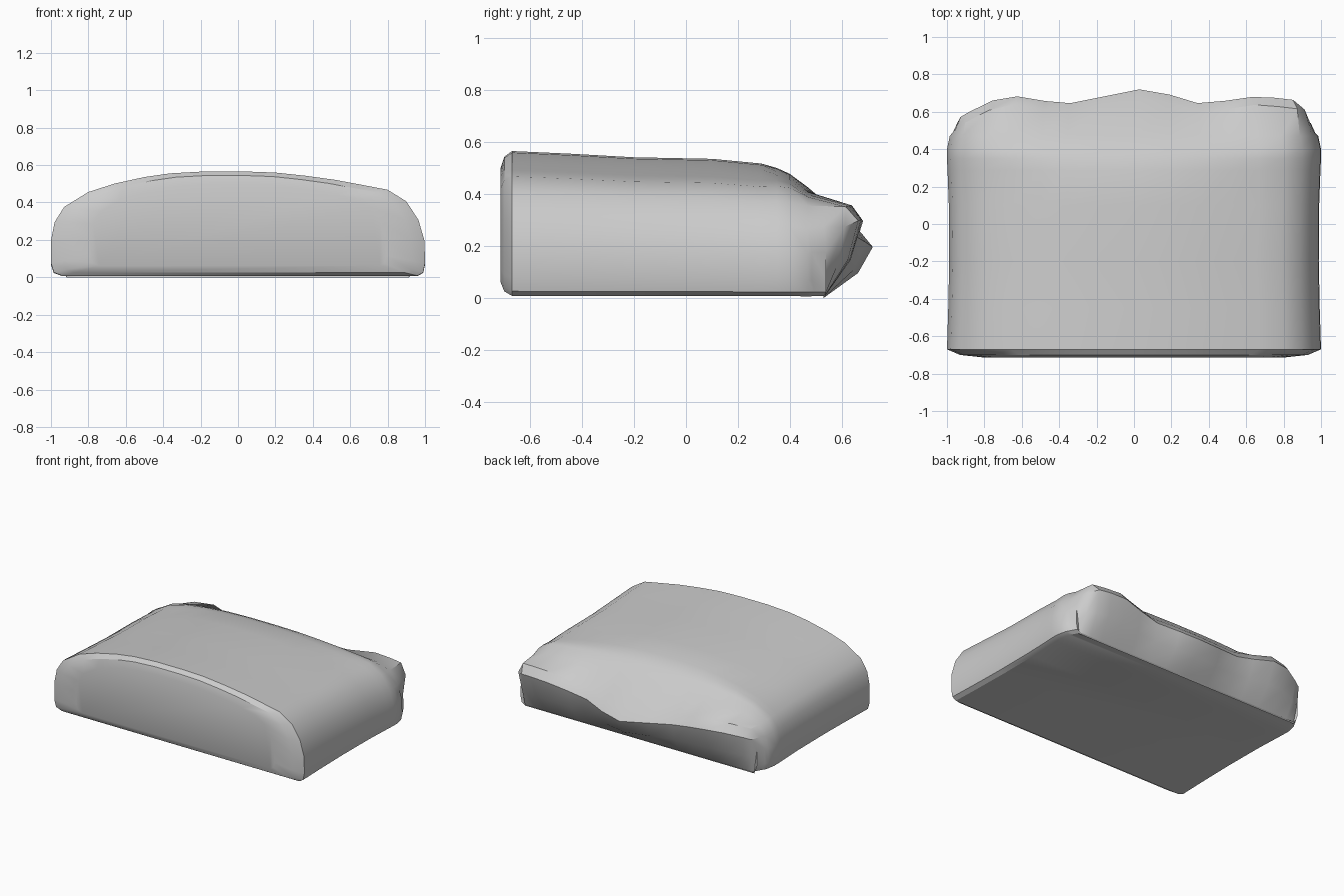
import bpy, bmesh

if "Cube" in bpy.data.objects:
    bpy.data.objects.remove(bpy.data.objects["Cube"])

# Arched cross-section, from lower left over the top to lower right
ARCH = [(-.94, .012), (-.985, .03), (-1, .08), (-1, .2), (-.98, .3), (-.93, .38), (-.8, .46),
        (-.66, .505), (-.5, .54), (-.36, .56), (-.18, .57), (.03, .57), (.2, .564), (.36, .547),
        (.52, .525), (.67, .497), (.8, .472), (.9, .41), (.965, .31), (.997, .2), (1, .08),
        (.99, .03), (.96, .012)]
# Stations: y, top height, width scale, share of flattening versus scaling
BODY = [(-.67, .57, 1, 0), (-.45, .56, .993, 0), (-.2, .546, .988, 0), (.1, .54, .99, 0),
        (.29, .522, .997, 0), (.35, .505, 1, .3), (.4, .482, 1, .4), (.47, .43, .985, .5)]
# Wavy rear lip: x, y, z
LIP = [(-1, .48, .15), (-.95, .56, .26), (-.8, .645, .30), (-.67, .69, .31), (-.37, .64, .25),
       (.03, .72, .20), (.2, .69, .22), (.36, .64, .25), (.67, .685, .31), (.88, .66, .30),
       (.94, .57, .26), (1, .48, .15)]


def lip(x):
    for a, b in zip(LIP, LIP[1:]):
        if x <= b[0]:
            t = max(0, (x - a[0]) / (b[0] - a[0]))
            return a[1] + t * (b[1] - a[1]), a[2] + t * (b[2] - a[2])
    return LIP[-1][1:]


bm = bmesh.new()


def bridge(a, b, closed=True):
    n = len(a)
    for i in range(n if closed else n - 1):
        j = (i + 1) % n
        bm.faces.new((a[i], a[j], b[j], b[i]))


rings = []

# Domed front cap rings
for y, sx, sz in [(-.715, .79, .78), (-.70, .93, .93)]:
    rings.append([bm.verts.new((x * sx, y, .26 + (z - .26) * sz)) for x, z in ARCH])
bm.faces.new(rings[0])

# Main body rings
for y, h, s, flat in BODY:
    rings.append([bm.verts.new((x * s, y, (1 - flat) * z * h / .57 + flat * min(z, h)))
                  for x, z in ARCH])

# Sloping shoulder and rear lip rings
for back, up, s in [(.045, .055, .97), (0, 0, .945)]:
    ring = []
    for x, z in ARCH:
        ly, lz = lip(x * s)
        low = z < .25
        ring.append(bm.verts.new((x * s, max(.485, min(ly, .54 if low else 1) - back),
                                  min(z * .9, lz + up))))
    rings.append(ring)
for a, b in zip(rings, rings[1:]):
    bridge(a, b)

# Rear face tucked under the lip, down to the base
last = rings[-1]
half = len(last) // 2
upper = last[3:-3]
mid = [bm.verts.new((v.co.x * .985, .53 + (v.co.y - .53) * .7, v.co.z * .5)) for v in upper]
foot = [bm.verts.new((v.co.x * .97, .53, .004)) for v in upper]
bridge(upper, mid, False)
bridge(mid, foot, False)
bm.faces.new([last[0]] + foot + [last[-1]])
bm.faces.new(last[:4] + [mid[0], foot[0]])
bm.faces.new([foot[-1], mid[-1]] + last[-4:])

# Seat on the ground and centre front to back
low = min(v.co.z for v in bm.verts)
for v in bm.verts:
    v.co.z -= low
bmesh.ops.triangulate(bm, faces=[f for f in bm.faces if len(f.verts) > 4])
bmesh.ops.recalc_face_normals(bm, faces=bm.faces)

mesh = bpy.data.meshes.new("cushion_body")
bm.to_mesh(mesh)
bm.free()
body = bpy.data.objects.new("cushion_body", mesh)
bpy.context.collection.objects.link(body)
bpy.context.view_layer.objects.active = body
body.select_set(True)
bpy.ops.object.shade_smooth_by_angle(angle=0.52)
